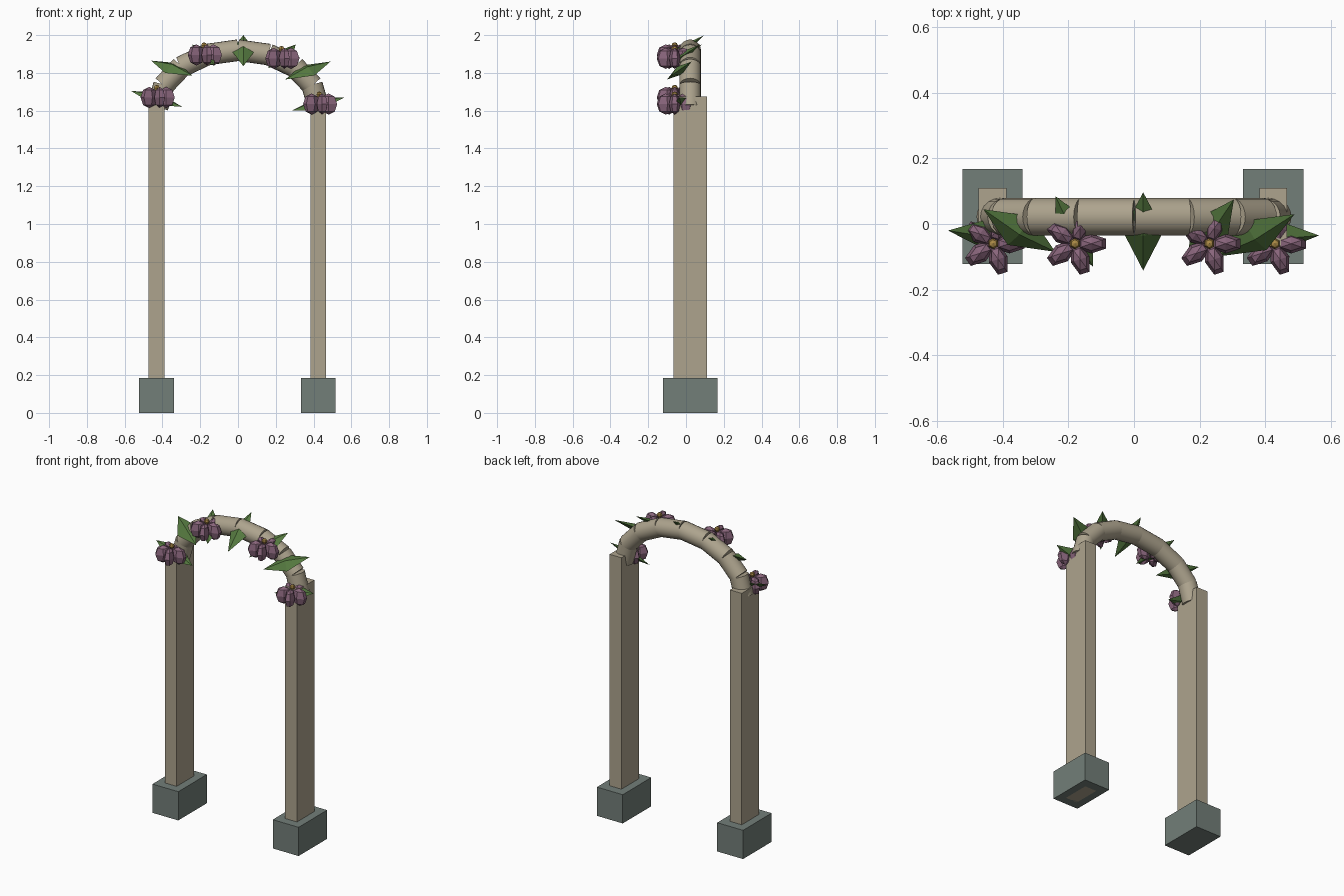
import bpy, bmesh, math
from mathutils import Vector, Matrix

if "Cube" in bpy.data.objects:
    bpy.data.objects.remove(bpy.data.objects["Cube"])


def material(name, rgb):
    m = bpy.data.materials.new(name)
    m.diffuse_color = (*rgb, 1)
    m.use_nodes = True
    m.node_tree.nodes["Principled BSDF"].inputs["Base Color"].default_value = m.diffuse_color
    return m


WOOD = material("wood", (0.42, 0.37, 0.27))
STONE = material("stone", (0.17, 0.21, 0.19))
PINK = material("petal_pink", (0.25, 0.13, 0.2))
GREEN = material("leaf_green", (0.09, 0.19, 0.05))
GOLD = material("gold", (0.4, 0.25, 0.06))


def finish(bm, name, mat):
    bmesh.ops.recalc_face_normals(bm, faces=bm.faces)
    me = bpy.data.meshes.new(name)
    bm.to_mesh(me)
    bm.free()
    me.materials.append(mat)
    ob = bpy.data.objects.new(name, me)
    bpy.context.collection.objects.link(ob)
    return ob


def box(name, lo, hi, mat):
    lo, hi = Vector(lo), Vector(hi)
    bm = bmesh.new()
    bmesh.ops.create_cube(bm, size=1, matrix=Matrix.Translation((lo + hi) / 2)
                          @ Matrix.Diagonal((*(hi - lo), 1)))
    return finish(bm, name, mat)


def leaf(name, a, b):
    # Flat diamond between two tips, ridged on both faces
    a, b = Vector(a), Vector(b)
    d = (b - a).normalized()
    side = d.cross(Vector((0, -0.5, 0.85))).normalized()
    up = side.cross(d)
    mid = (a + b) / 2
    bm = bmesh.new()
    v = [bm.verts.new(p) for p in (a, b)]
    ring = [bm.verts.new(mid + o) for o in (side * 0.062, up * 0.024, side * -0.062, up * -0.024)]
    for i in range(4):
        for tip in v:
            bm.faces.new((tip, ring[i], ring[(i + 1) % 4]))
    finish(bm, name, GREEN)


def flower(name, c):
    # Five faceted petals around an upright centre
    bm = bmesh.new()
    for k in range(5):
        m = (Matrix.Translation(c) @ Matrix.Rotation(math.tau * k / 5, 4, 'Z')
             @ Matrix.Translation((0.05, 0, 0)) @ Matrix.Diagonal((0.052, 0.03, 0.056, 1)))
        bmesh.ops.create_uvsphere(bm, u_segments=6, v_segments=4, radius=1, matrix=m)
    finish(bm, name + "_petals", PINK)
    bm = bmesh.new()
    bmesh.ops.create_uvsphere(bm, u_segments=6, v_segments=4, radius=0.017,
                              matrix=Matrix.Translation(Vector(c) + Vector((0, 0, 0.05))))
    finish(bm, name + "_centre", GOLD)


# Footings and posts
for side, x in (("left", -0.432), ("right", 0.425)):
    box(side + "_footing", (x - 0.092, -0.122, 0), (x + 0.092, 0.168, 0.185), STONE)
    box(side + "_post", (x - 0.042, -0.067, 0), (x + 0.042, 0.11, 1.675), WOOD)

# Arch of straight log segments
pts = []
for i in range(9):
    t = math.pi * (1 - i / 8)
    pts.append(Vector((0.425 * math.cos(t), 0.022, 1.62 + 0.3 * math.sin(t))))
for i, (a, b) in enumerate(zip(pts, pts[1:])):
    bm = bmesh.new()
    d = b - a
    bmesh.ops.create_cone(bm, cap_ends=True, segments=20, radius1=0.057, radius2=0.057,
                          depth=d.length + 0.006,
                          matrix=Matrix.Translation((a + b) / 2) @ d.to_track_quat('Z', 'Y').to_matrix().to_4x4())
    for f in bm.faces:
        f.smooth = len(f.verts) == 4
    for e in bm.edges:
        e.smooth = all(len(f.verts) == 4 for f in e.link_faces)
    finish(bm, f"arch_segment_{i + 1}", WOOD)

# Flowers
for i, c in enumerate([(-0.43, -0.06, 1.67), (-0.18, -0.06, 1.895),
                       (0.23, -0.06, 1.877), (0.43, -0.06, 1.635)]):
    flower(f"flower_{i + 1}", c)

# Leaves
for i, (a, b) in enumerate([
        ((-0.568, -0.02, 1.705), (-0.295, -0.04, 1.62)),
        ((-0.46, 0.045, 1.865), (-0.24, -0.085, 1.785)),
        ((-0.24, 0.085, 1.95), (-0.125, -0.13, 1.84)),
        ((0.028, 0.097, 2.0), (0.028, -0.142, 1.835)),
        ((0.305, 0.075, 1.95), (0.16, -0.115, 1.825)),
        ((0.49, 0.03, 1.86), (0.25, -0.1, 1.765)),
        ((0.565, -0.035, 1.67), (0.285, -0.035, 1.6))]):
    leaf(f"leaf_{i + 1}", a, b)
